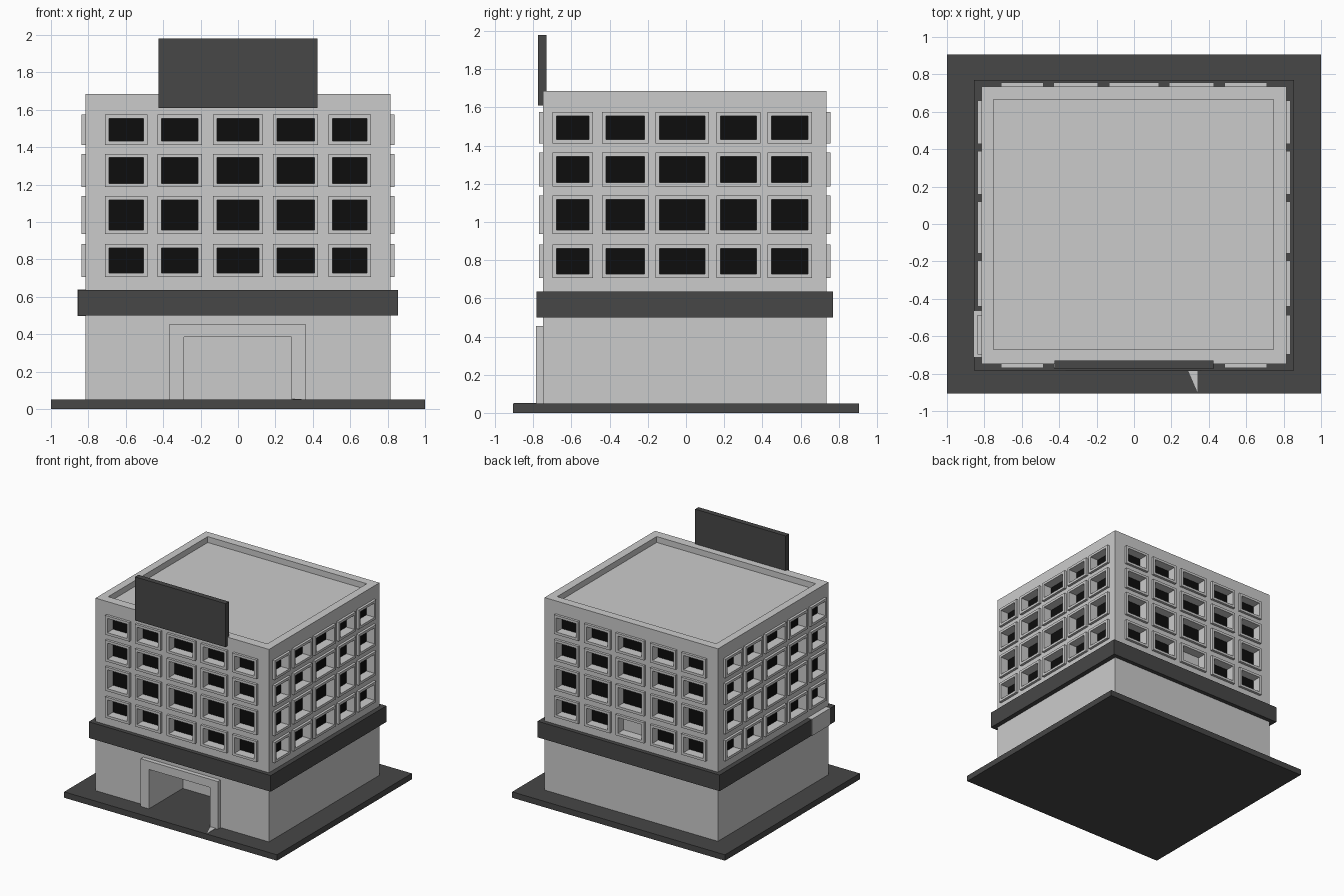
import bpy, bmesh
from mathutils import Vector

if "Cube" in bpy.data.objects:
    bpy.data.objects.remove(bpy.data.objects["Cube"])


def material(name, v):
    m = bpy.data.materials.new(name)
    m.diffuse_color = (v, v, v, 1)
    m.use_nodes = True
    m.node_tree.nodes["Principled BSDF"].inputs["Base Color"].default_value = m.diffuse_color
    return m


LIGHT = material("light_concrete", 0.6)
DARK = material("dark_grey", 0.063)
BLACK = material("black_glass", 0.004)


def finish(name, bm, mat):
    bmesh.ops.recalc_face_normals(bm, faces=bm.faces)
    me = bpy.data.meshes.new(name)
    bm.to_mesh(me)
    bm.free()
    me.materials.append(mat)
    ob = bpy.data.objects.new(name, me)
    bpy.context.collection.objects.link(ob)
    return ob


def boxes(name, pairs, mat):
    """One object made of axis-aligned boxes given by opposite corners."""
    bm = bmesh.new()
    for a, b in pairs:
        a, b = Vector(a), Vector(b)
        vs = bmesh.ops.create_cube(bm, size=1)["verts"]
        for v in vs:
            v.co = Vector([(a[i] + b[i]) / 2 + v.co[i] * abs(b[i] - a[i]) for i in range(3)])
    return finish(name, bm, mat)


def prism(name, pts, z0, z1, mat):
    """Flat outline extruded upwards."""
    bm = bmesh.new()
    f = bm.faces.new([bm.verts.new((x, y, z0)) for x, y in pts])
    r = bmesh.ops.extrude_face_region(bm, geom=[f])
    for v in r["geom"]:
        if isinstance(v, bmesh.types.BMVert):
            v.co.z = z1
    return finish(name, bm, mat)


# Wall planes
X, YF, YB = 0.815, -0.748, 0.735
SIDES = {
    "front": lambda u, z, d: (u, YF - d, z),
    "back": lambda u, z, d: (u, YB + d, z),
    "right": lambda u, z, d: (X + d, u, z),
    "left": lambda u, z, d: (-X - d, u, z),
}
# Pane spans across each wall, and storey spans in height
COLS_X = [(-.69, -.505), (-.41, -.213), (-.112, .112), (.208, .408), (.505, .69)]
COLS_Y = [(-.678, -.507), (-.42, -.217), (-.138, .1), (.18, .37), (.448, .64)]
ROWS = [(.728, .862), (.957, 1.118), (1.207, 1.344), (1.433, 1.554)]
MARGIN, OUT, DEEP = 0.021, 0.021, 0.06

cuts = []
for side, at in SIDES.items():
    cols = COLS_X if side in ("front", "back") else COLS_Y
    frames, panes, pale = [], [], []
    for r, (z0, z1) in enumerate(ROWS):
        for c, (a, b) in enumerate(cols):
            cuts.append((at(a, z0, 0.1), at(b, z1, -DEEP)))
            # one lower window at the back is pale instead of black
            target = pale if (side, r, c) == ("back", 0, 2) else panes
            target.append((at(a, z0, -DEEP - 0.002), at(b, z1, -DEEP + 0.004)))
            # raised frame: two rails and two posts
            m = MARGIN
            frames += [
                (at(a - m, z0 - m, -0.002), at(b + m, z0, OUT)),
                (at(a - m, z1, -0.002), at(b + m, z1 + m, OUT)),
                (at(a - m, z0, -0.002), at(a, z1, OUT)),
                (at(b, z0, -0.002), at(b + m, z1, OUT)),
            ]
    boxes(side + "_window_frames", frames, LIGHT)
    boxes(side + "_window_panes", panes, BLACK)
    if pale:
        boxes(side + "_pale_pane", pale, LIGHT)

# Building body with sunken roof, entrance recess and window openings
cuts.append(((-.75, -.67, 1.635), (.745, .665, 1.9)))
cuts.append(((-.288, -1, .03), (.285, -.33, .385)))
body = boxes("building_body", [((-X, YF, .04), (X, YB, 1.685))], LIGHT)
cutter = boxes("opening_cutter", cuts, LIGHT)
cutter.hide_render = True
mod = body.modifiers.new("openings", "BOOLEAN")
mod.object = cutter
mod.operation = "DIFFERENCE"
mod.solver = "EXACT"
bpy.context.view_layer.objects.active = body
bpy.ops.object.modifier_apply(modifier=mod.name)
bpy.data.objects.remove(cutter)

# Pavement slab
boxes("base_slab", [((-1, -.905, 0), (1, .905, .05))], DARK)

# Canopy band around the building (a ring of four beams)
z0, z1 = .5, .637
boxes("canopy_band", [
    ((-.855, -.782, z0), (.855, YF, z1)),
    ((-.855, YB, z0), (.855, .77, z1)),
    ((-.855, YF, z0), (-X, YB, z1)),
    ((X, YF, z0), (.855, YB, z1)),
], DARK)
boxes("canopy_pale_panel", [((-.858, -.71, z0 - .002), (-X, -.465, z1 + .003))], LIGHT)

# Entrance surround
boxes("entrance_surround", [
    ((-.365, -.785, .05), (-.288, YF, .455)),
    ((.285, -.785, .05), (.36, YF, .455)),
    ((-.288, -.785, .385), (.285, YF, .455)),
], LIGHT)
# Pale wedge on the pavement beside the entrance
prism("pavement_wedge", [(.29, -.785), (.34, -.785), (.34, -.9)], .049, .053, LIGHT)

# Blank board on the roof edge
boxes("roof_board", [((-.425, -.775, 1.61), (.425, -.73, 1.98))], DARK)
